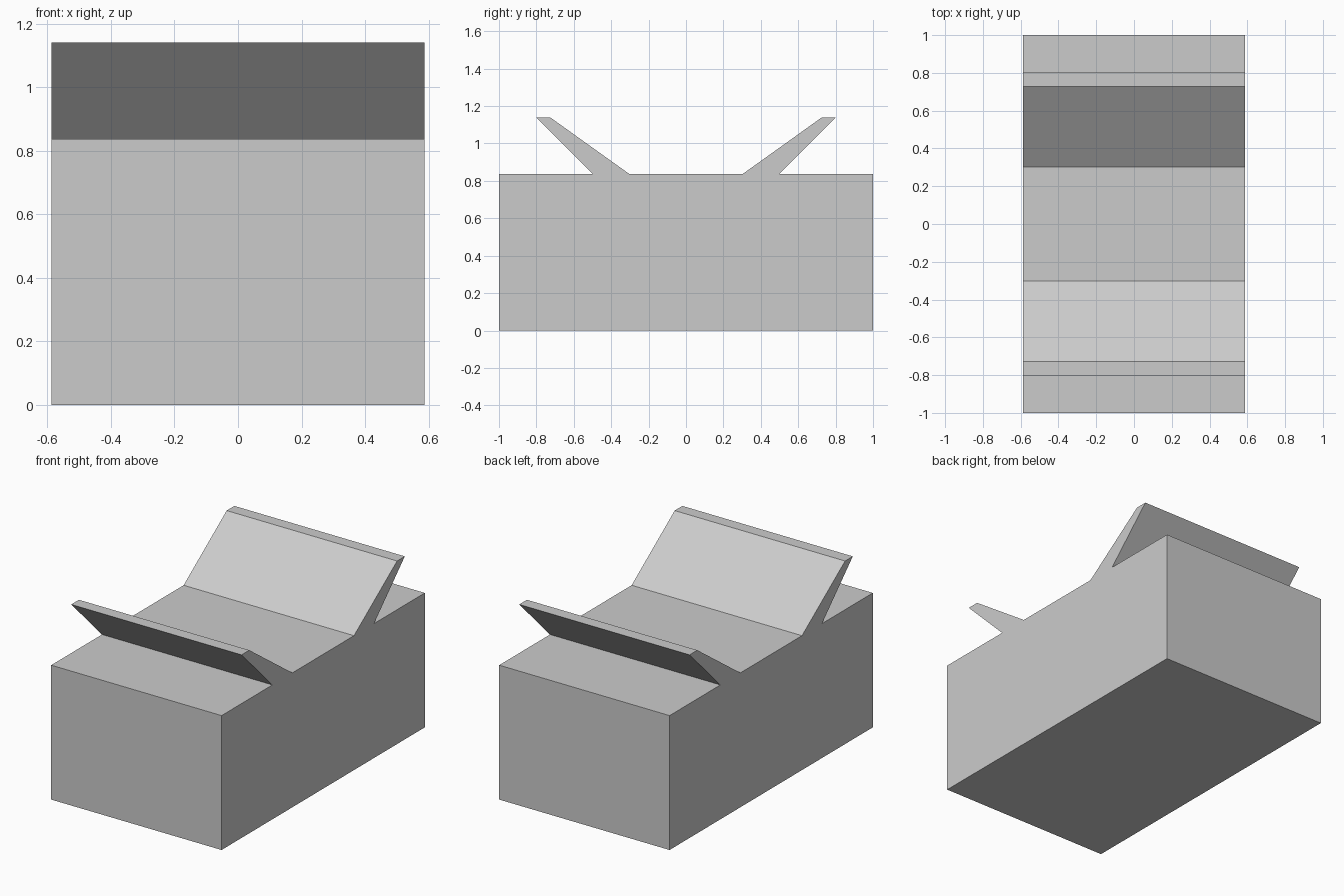
import bpy
import bmesh

if "Cube" in bpy.data.objects:
    bpy.data.objects.remove(bpy.data.objects["Cube"])

HALF_WIDTH = 0.587
TOP = 0.837

grey = bpy.data.materials.new("light grey")
grey.diffuse_color = (0.6, 0.6, 0.6, 1)
grey.use_nodes = True
grey.node_tree.nodes["Principled BSDF"].inputs["Base Color"].default_value = grey.diffuse_color

# Half of the side profile (y, z): base, deck, slanted flap, middle deck
half = [(1.0, 0.0), (1.0, TOP), (0.50, TOP), (0.803, 1.14), (0.727, 1.14), (0.303, TOP)]
profile = half + [(-y, z) for y, z in reversed(half)]

# Block with two flaring flaps, extruded across the width
bm = bmesh.new()
side = bm.faces.new([bm.verts.new((-HALF_WIDTH, y, z)) for y, z in profile])
extruded = bmesh.ops.extrude_face_region(bm, geom=[side], use_keep_orig=True)
verts = [v for v in extruded["geom"] if isinstance(v, bmesh.types.BMVert)]
bmesh.ops.translate(bm, verts=verts, vec=(2 * HALF_WIDTH, 0, 0))
bmesh.ops.recalc_face_normals(bm, faces=bm.faces)

mesh = bpy.data.meshes.new("block_with_flaps")
bm.to_mesh(mesh)
bm.free()
mesh.materials.append(grey)
block = bpy.data.objects.new("block_with_flaps", mesh)
bpy.context.collection.objects.link(block)
